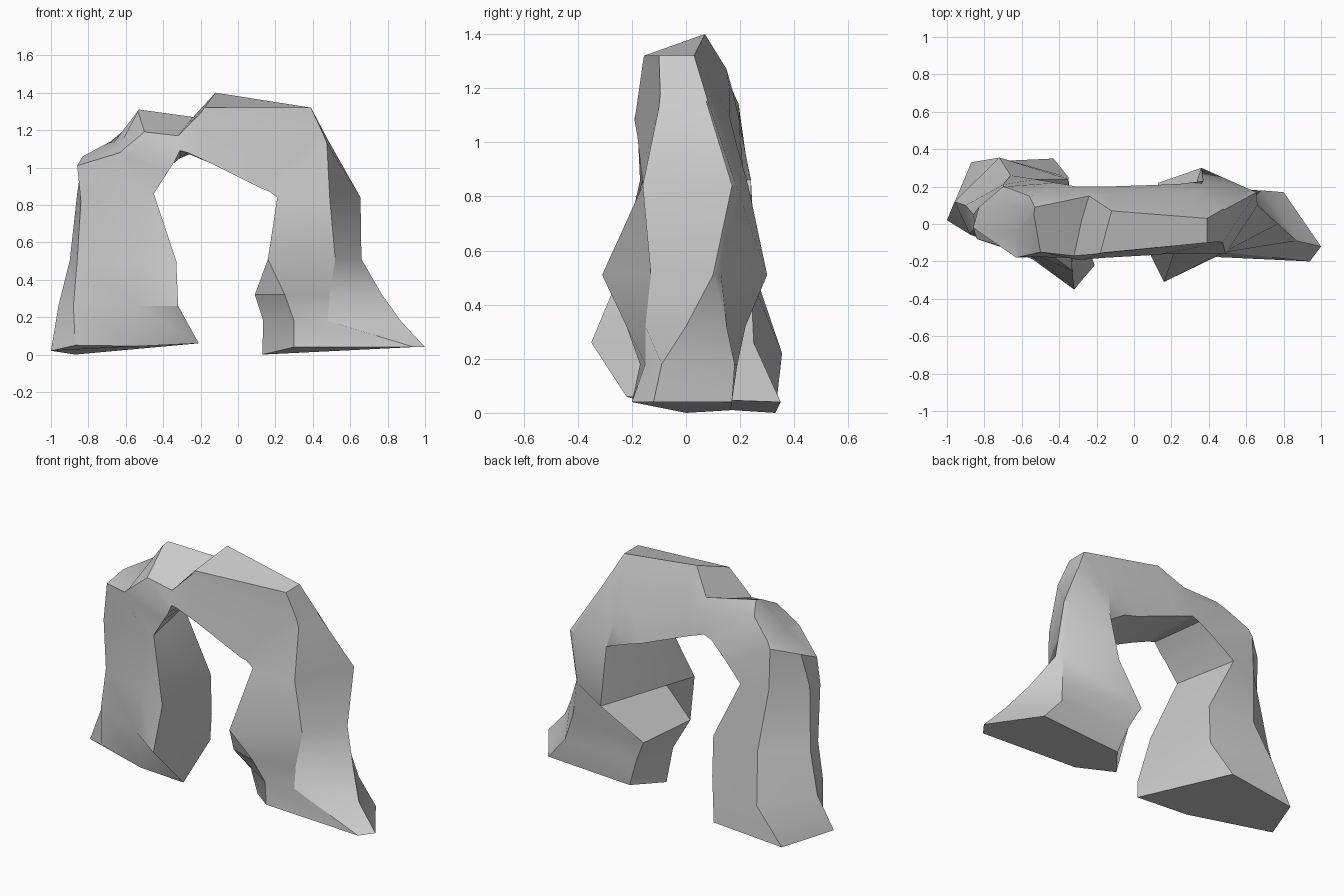
import bpy, bmesh

# Every section has six corners: inner front, front, outer front, outer, back, inner back.
# Leg sections lie at one height, unless a corner gives its own z.
left_leg = [
    (.02, [(-.21, -.22, .06), (-.53, -.17, .045), (-.87, -.06, .05), (-1, .02), (-.87, .33, 0), (-.43, .35, .04)]),
    (.26, [(-.32, -.35), (-.54, -.19), (-.88, -.05), (-.96, .12), (-.72, .355, .22), (-.35, .25)]),
    (.50, [(-.33, -.25), (-.51, -.19), (-.86, -.03), (-.90, .10), (-.66, .26), (-.35, .24)]),
    (.86, [(-.45, -.16), (-.52, -.17), (-.84, -.08, .82), (-.86, .05), (-.70, .21), (-.53, .24)]),
]
crown = [
    (1.0, [(-.38, -.17, .97), (-.63, -.18, 1.08), (-.86, -.02, 1.01), (-.83, .09, 1.06), (-.70, .20, 1.10), (-.42, .22, .96)]),
    (1.1, [(-.34, -.18, 1.03), (-.61, -.175, 1.1), (-.64, -.05, 1.105), (-.67, .1, 1.125), (-.68, .195, 1.14), (-.36, .21, 1.01)]),
    (1.1, [(-.31, -.19, 1.09), (-.50, -.15, 1.19), (-.535, .05, 1.30), (-.53, .09, 1.31), (-.56, .15, 1.24), (-.31, .20, 1.05)]),
    (1.1, [(-.27, -.19, 1.08), (-.32, -.17, 1.17), (-.28, .02, 1.22), (-.24, .15, 1.27), (-.24, .17, 1.2), (-.26, .20, 1.07)]),
    (1.1, [(-.15, -.18, 1.025), (-.20, -.16, 1.29), (-.18, -.155, 1.32), (-.12, .07, 1.40), (-.12, .16, 1.2), (-.15, .20, 1.03)]),
    (1.1, [(.12, -.165, .89), (.455, -.095, 1.18), (.39, -.10, 1.32), (.39, .03, 1.32), (.28, .16, 1.1), (.15, .21, .91)]),
]
right_leg = [
    (1.1, [(.17, -.16, .87), (.475, -.10, 1.13), (.48, .075, 1.15), (.477, .08, 1.155), (.34, .185, 1.0), (.25, .215, .88)]),
    (.84, [(.21, -.16), (.49, -.16), (.655, .17), (.62, .185), (.37, .23), (.33, .16)]),
    (.51, [(.16, -.31), (.52, -.13), (.66, .10), (.63, .13), (.36, .30), (.22, -.13)]),
    (.32, [(.25, -.22), (.49, -.15), (.77, 0), (.65, .15), (.13, .22), (.09, -.17)]),
    (.18, [(.30, -.17), (.48, -.15), (.87, -.09), (.68, .18), (.20, .19), (.135, -.07)]),
    (.04, [(.30, -.16), (.94, -.20), (1, -.12), (.80, .17), (.26, .165, .01), (.13, 0, 0)]),
]


def loft(name, sections):
    """Skin a closed tube through the sections and cap both feet."""
    bm = bmesh.new()
    rings = [[bm.verts.new(p if len(p) == 3 else (*p, z)) for p in pts] for z, pts in sections]
    for a, b in zip(rings, rings[1:]):
        for i in range(len(a)):
            j = (i + 1) % len(a)
            bm.faces.new((a[i], a[j], b[j], b[i]))
    bm.faces.new(rings[0])
    bm.faces.new(rings[-1])
    bmesh.ops.recalc_face_normals(bm, faces=bm.faces)
    mesh = bpy.data.meshes.new(name)
    bm.to_mesh(mesh)
    bm.free()
    obj = bpy.data.objects.new(name, mesh)
    bpy.context.collection.objects.link(obj)
    return obj


# Natural rock arch: left leg, over the crown, down the right leg
arch = loft("rock_arch", left_leg + crown + right_leg)
bpy.context.view_layer.objects.active = arch
arch.select_set(True)
bpy.ops.object.shade_smooth_by_angle(angle=0.45)
